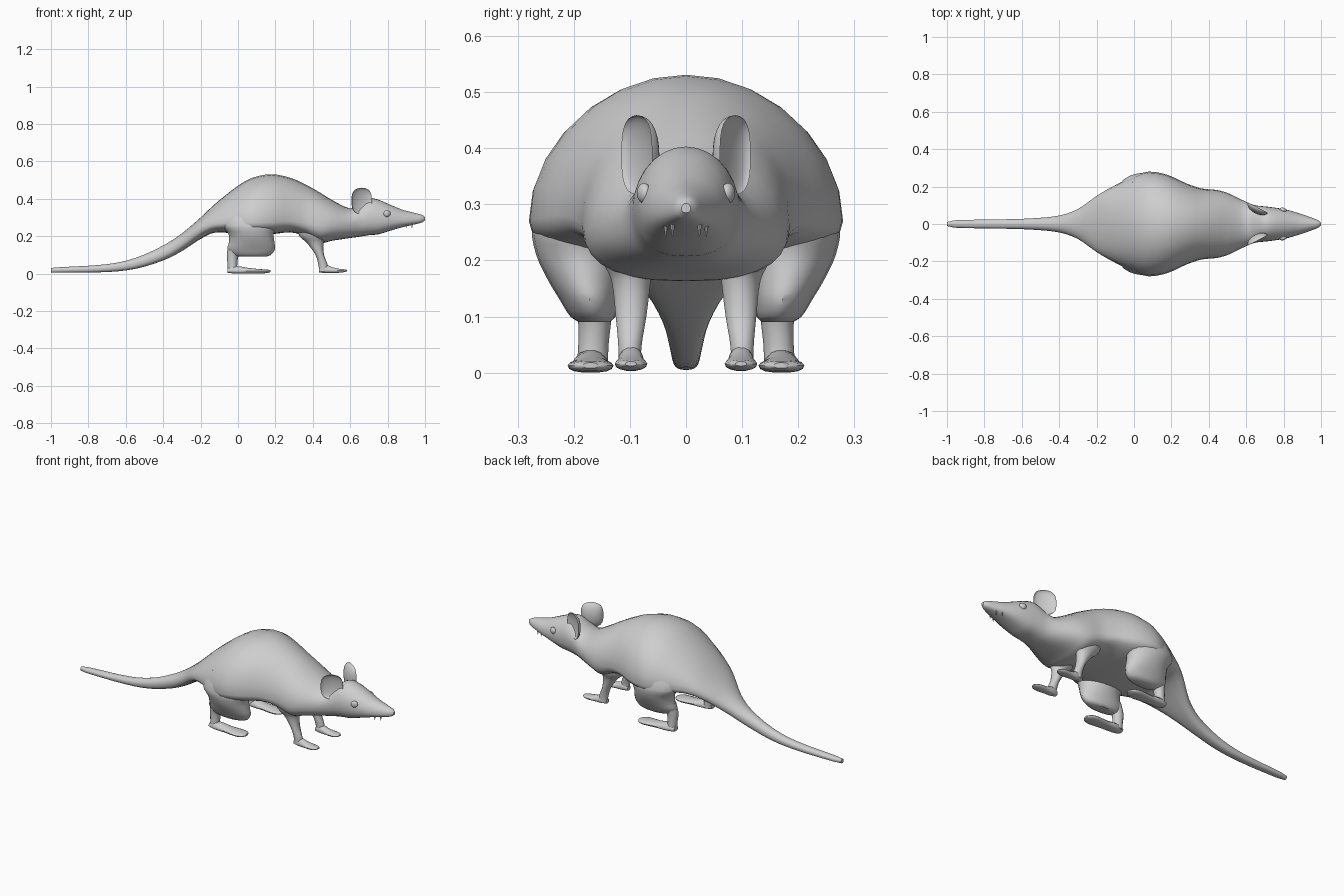
import bpy, bmesh, math
from mathutils import Matrix, Vector

if "Cube" in bpy.data.objects:
    bpy.data.objects.remove(bpy.data.objects["Cube"], do_unlink=True)

fur = bpy.data.materials.new("light_grey")
fur.use_nodes = True
GREY = (0.62, 0.62, 0.62, 1)
fur.diffuse_color = GREY
fur.node_tree.nodes["Principled BSDF"].inputs["Base Color"].default_value = GREY


def finish(name, bm, mirrored=False):
    """Turn a bmesh into a smooth shaded object, optionally paired across y."""
    bmesh.ops.recalc_face_normals(bm, faces=bm.faces)
    mesh = bpy.data.meshes.new(name)
    bm.to_mesh(mesh)
    bm.free()
    mesh.materials.append(fur)
    obj = bpy.data.objects.new(name, mesh)
    bpy.context.collection.objects.link(obj)
    if mirrored:
        mod = obj.modifiers.new("Mirror", "MIRROR")
        mod.use_axis = (False, True, False)
        mod.use_mirror_merge = False
    bpy.ops.object.select_all(action="DESELECT")
    obj.select_set(True)
    bpy.context.view_layer.objects.active = obj
    bpy.ops.object.shade_smooth_by_angle(angle=math.radians(40))
    return obj


def refine(rows, steps):
    """Pass a smooth curve through the given sections."""
    out = []
    for i in range(len(rows) - 1):
        a, b = rows[max(i - 1, 0)], rows[i]
        c, d = rows[i + 1], rows[min(i + 2, len(rows) - 1)]
        span = c[0] - b[0]
        for k in range(steps):
            t = k / steps
            row = [b[0] + span * t]
            for j in range(1, len(b)):
                m0 = (c[j] - a[j]) / (c[0] - a[0]) * span
                m1 = (d[j] - b[j]) / (d[0] - b[0]) * span
                row.append((2*t**3 - 3*t**2 + 1) * b[j] + (t**3 - 2*t**2 + t) * m0
                           + (3*t**2 - 2*t**3) * c[j] + (t**3 - t**2) * m1)
            out.append(row)
    return out + [list(rows[-1])]


def loft(name, rows, section, sides, steps, mirrored=False):
    bm = bmesh.new()
    rings = []
    for row in refine(rows, steps):
        rings.append([bm.verts.new(section(row, math.tau * k / sides)) for k in range(sides)])
    for lower, upper in zip(rings, rings[1:]):
        for k in range(sides):
            n = (k + 1) % sides
            bm.faces.new((lower[k], lower[n], upper[n], upper[k]))
    bm.faces.new(rings[0])
    bm.faces.new(rings[-1])
    return finish(name, bm, mirrored)


def along(offset=0.0):
    """Sections facing x: x, half width, widest height, top, bottom."""
    def section(row, a):
        x, w, mid, top, low = row
        c, s = math.cos(a), math.sin(a)
        if s >= 0:
            return Vector((x, offset + w * c, mid + (top - mid) * s))
        y = math.copysign(abs(c) ** 0.75, c) * w
        return Vector((x, offset + y, mid - (mid - low) * abs(s) ** 0.85))
    return section


def upright(row, a):
    """Sections facing z: height, x, y, x radius, y radius."""
    z, x, y, rx, ry = row
    return Vector((x + rx * math.cos(a), y + ry * math.sin(a), z))


# Tail, trunk, neck and head in one continuous skin
body = [
    (-1, .011, .02, .03, .006), (-.95, .02, .02, .034, .005),
    (-.7, .025, .03, .05, .008), (-.55, .03, .055, .083, .025),
    (-.4, .045, .11, .15, .07), (-.3, .08, .17, .215, .12),
    (-.2, .15, .24, .3, .185), (-.12, .197, .265, .375, .22),
    (0, .255, .27, .47, .21), (.08, .28, .27, .513, .205),
    (.18, .262, .275, .531, .21), (.28, .217, .28, .512, .22),
    (.36, .19, .27, .477, .2), (.44, .182, .255, .432, .163),
    (.5, .166, .26, .395, .175), (.6, .118, .27, .348, .19),
    (.65, .1, .285, .372, .197), (.7, .094, .295, .402, .205),
    (.75, .088, .295, .395, .21), (.81, .078, .29, .37, .228),
    (.88, .058, .285, .341, .248), (.95, .034, .287, .323, .264),
    (.985, .02, .292, .313, .274), (1, .008, .293, .302, .285),
]
loft("body", body, along(), 28, 3)

# Hind legs
thigh = [(.09, .075, .163, .075, .028), (.1, .072, .166, .105, .04), (.13, .07, .172, .127, .053),
         (.165, .073, .18, .122, .066), (.21, .07, .187, .12, .08),
         (.26, .06, .19, .14, .084), (.36, .06, .16, .11, .08)]
loft("thighs", thigh, upright, 20, 3, True)
ankle = [(.01, -.028, .167, .026, .028), (.05, -.03, .165, .026, .027),
         (.1, -.028, .163, .032, .03), (.16, -.01, .17, .04, .035)]
loft("hind_ankles", ankle, upright, 12, 3, True)
hind_foot = [(-.055, .02, .015, .03, .004), (-.02, .03, .015, .042, 0), (.06, .034, .014, .03, 0),
             (.12, .041, .013, .024, 0), (.16, .034, .013, .021, .003), (.175, .014, .013, .018, .008)]
loft("hind_feet", hind_foot, along(.17), 14, 2, True)

# Front legs
front_leg = [(.012, .457, .1, .022, .021), (.045, .455, .1, .025, .021),
             (.1, .437, .098, .023, .028), (.165, .412, .098, .045, .036),
             (.2, .4, .105, .072, .045), (.27, .4, .11, .09, .055)]
loft("front_legs", front_leg, upright, 14, 3, True)
front_foot = [(.433, .014, .02, .03, .006), (.46, .022, .02, .05, .003), (.5, .024, .018, .036, .003),
              (.54, .029, .016, .026, .004), (.57, .023, .015, .023, .008), (.582, .01, .016, .02, .012)]
loft("front_feet", front_foot, along(.098), 14, 2, True)


def ball(name, place, radii, turn=0.0, hollow=False):
    bm = bmesh.new()
    bmesh.ops.create_uvsphere(bm, u_segments=20, v_segments=14, radius=1)
    if hollow:
        # Fold the outer half inward to form a cupped shell with a squarer rim
        for v in bm.verts:
            if v.co.y > 0:
                v.co.y *= -0.55
            v.co.x *= 1 + 0.35 * v.co.z ** 2
    bmesh.ops.transform(bm, verts=bm.verts, matrix=(
        Matrix.Translation(place) @ Matrix.Rotation(math.radians(turn), 4, "Z")
        @ Matrix.Diagonal((*radii, 1))))
    return finish(name, bm, True)


# Ears and eyes
ball("ears", (.662, .088, .388), (.06, .034, .071), -27, True)
ball("eyes", (.797, .075, .32), (.019, .012, .018), -18)

# Small pointed teeth under the muzzle
for label, x, y in (("front_teeth", .93, .024), ("side_teeth", .9, .036)):
    bm = bmesh.new()
    bmesh.ops.create_cone(bm, cap_ends=True, segments=8, radius1=.001, radius2=.006, depth=.03,
                          matrix=Matrix.Translation((x, y, .258)))
    finish(label, bm, True)
